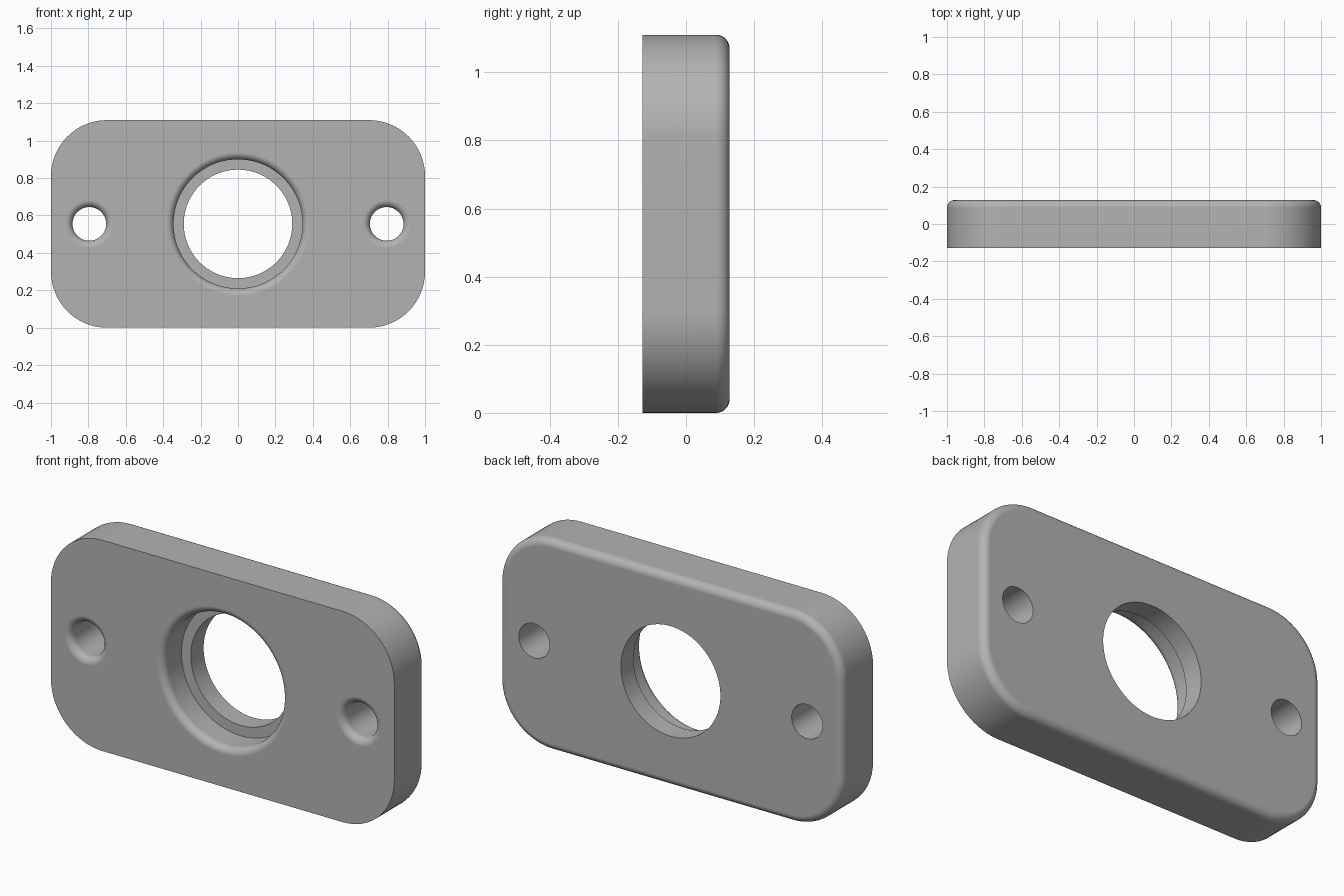
import bpy, bmesh
from math import sin, cos, pi, radians

WIDTH, DEPTH, HEIGHT = 2.0, 0.256, 1.11
CORNER, BACK_FILLET, FLARE = 0.30, 0.04, 0.038
FRONT, BACK, MID = -DEPTH / 2, DEPTH / 2, HEIGHT / 2
FLOOR = FRONT + 0.15

cube = bpy.data.objects.get("Cube")
if cube:
    bpy.data.objects.remove(cube, do_unlink=True)

grey = bpy.data.materials.new("plain grey")
grey.use_nodes = True
colour = (0.45, 0.45, 0.45, 1)
grey.diffuse_color = colour
grey.node_tree.nodes["Principled BSDF"].inputs["Base Color"].default_value = colour


def loft(name, rings):
    """Solid skinned through matching closed rings and capped at both ends."""
    bm = bmesh.new()
    loops = [[bm.verts.new(p) for p in ring] for ring in rings]
    n = len(loops[0])
    for a, b in zip(loops, loops[1:]):
        for i in range(n):
            j = (i + 1) % n
            bm.faces.new((a[i], a[j], b[j], b[i]))
    bm.faces.new(loops[0])
    bm.faces.new(loops[-1])
    bmesh.ops.recalc_face_normals(bm, faces=bm.faces)
    mesh = bpy.data.meshes.new(name)
    bm.to_mesh(mesh)
    bm.free()
    mesh.materials.append(grey)
    obj = bpy.data.objects.new(name, mesh)
    bpy.context.collection.objects.link(obj)
    return obj


def plate_ring(y, inset, steps=16):
    """Rounded rectangle outline, pulled in by inset."""
    r = CORNER - inset
    cx, cz = WIDTH / 2 - CORNER, MID - CORNER
    points = []
    for k, (sx, sz) in enumerate([(1, 1), (-1, 1), (-1, -1), (1, -1)]):
        for i in range(steps + 1):
            a = pi / 2 * (k + i / steps)
            points.append((sx * cx + r * cos(a), y, MID + sz * cz + r * sin(a)))
    return points


def hole_cutter(name, x, profile, sides=96):
    """Turned cutter along y from (y, radius) pairs."""
    rings = [[(x + r * cos(2 * pi * i / sides), y, MID + r * sin(2 * pi * i / sides))
              for i in range(sides)] for y, r in profile]
    obj = loft(name, rings)
    obj.hide_render = True
    return obj


def flared_mouth(radius, steps=8):
    """Rounded front lip that narrows to the bore radius."""
    arc = [(FRONT + FLARE * sin(pi / 2 * i / steps),
            radius + FLARE * (1 - cos(pi / 2 * (1 - i / steps))) )
           for i in range(steps + 1)]
    arc = [(FRONT + FLARE * (1 - cos(pi / 2 * i / steps)),
            radius + FLARE * (1 - sin(pi / 2 * i / steps)))
           for i in range(steps + 1)]
    return [(FRONT - 0.1, radius + FLARE)] + arc


# Plate with a rounded back rim
rim = [plate_ring(BACK - BACK_FILLET * (1 - sin(pi / 2 * i / 8)),
                  BACK_FILLET * (1 - cos(pi / 2 * i / 8))) for i in range(9)]
plate = loft("mounting_plate", [plate_ring(FRONT, 0)] + rim)

# Stepped centre bore and two screw holes
END = BACK + 0.1
cutters = [hole_cutter("centre_bore_cutter", 0, flared_mouth(0.345)
                       + [(FLOOR, 0.345), (FLOOR, 0.29), (END, 0.29)])]
for side, x in (("left", 0.795), ("right", -0.795)):
    cutters.append(hole_cutter(side + "_screw_hole_cutter", x,
                               flared_mouth(0.09) + [(END, 0.09)], 48))

bpy.context.view_layer.objects.active = plate
for cutter in cutters:
    mod = plate.modifiers.new("cut", "BOOLEAN")
    mod.operation = "DIFFERENCE"
    mod.solver = "EXACT"
    mod.object = cutter
    bpy.ops.object.modifier_apply(modifier=mod.name)
    bpy.data.objects.remove(cutter, do_unlink=True)

# Smooth rounds, crisp edges, flat broad faces
bpy.ops.object.select_all(action="DESELECT")
plate.select_set(True)
bpy.ops.object.shade_smooth_by_angle(angle=radians(35))
weighted = plate.modifiers.new("flat broad faces", "WEIGHTED_NORMAL")
weighted.keep_sharp = True
